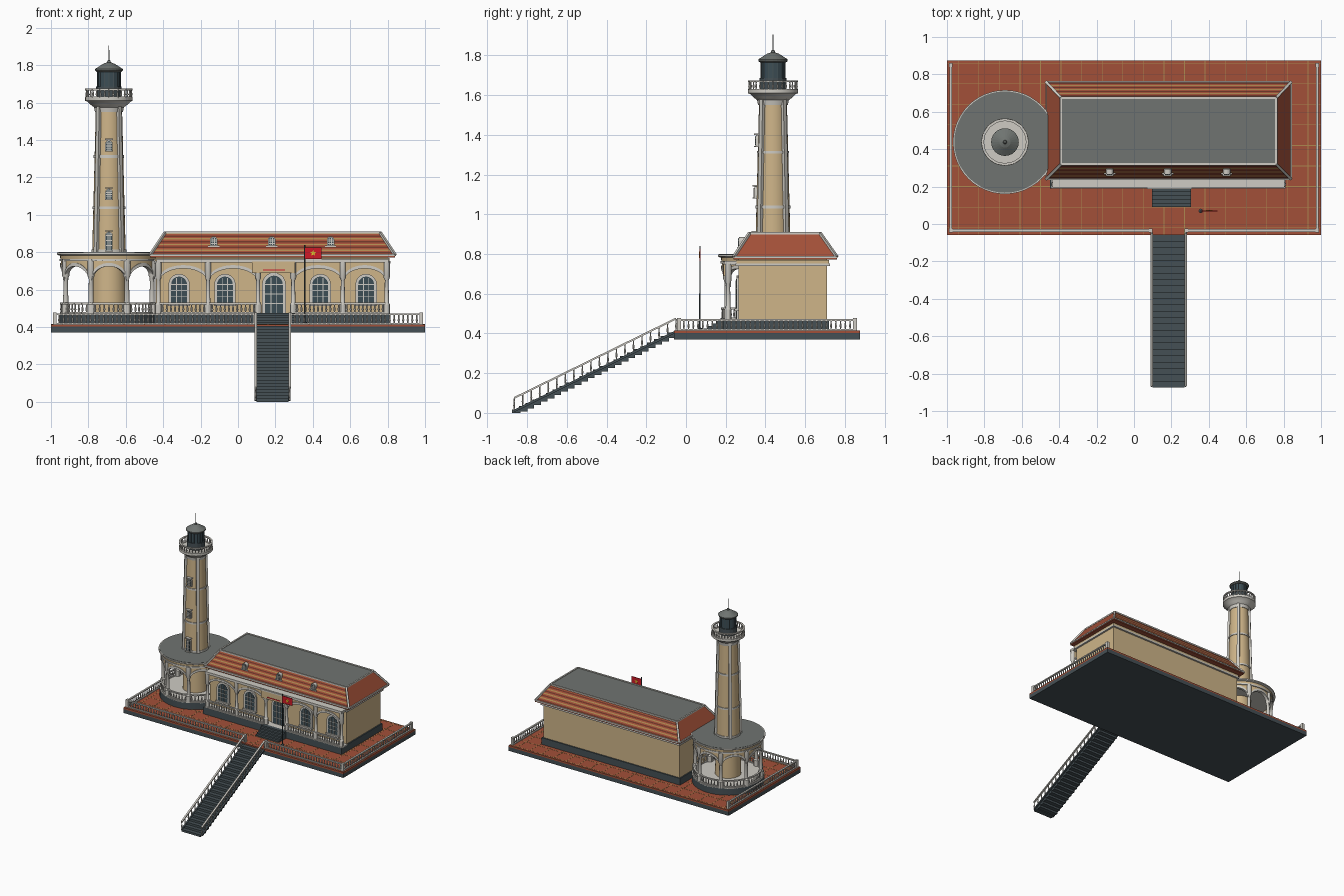
import bpy, bmesh, math
from mathutils import Vector as V

if "Cube" in bpy.data.objects:
    bpy.data.objects.remove(bpy.data.objects["Cube"])


def mat(name, *rgb):
    m = bpy.data.materials.new(name)
    m.use_nodes = True
    m.diffuse_color = (*rgb, 1)
    b = m.node_tree.nodes["Principled BSDF"]
    b.inputs["Base Color"].default_value = (*rgb, 1)
    b.inputs["Roughness"].default_value = 0.8
    return m


MATS = [mat("cream wall", .62, .46, .25), mat("white trim", .62, .60, .55),
        mat("roof grey", .16, .175, .165), mat("slate", .06, .08, .09),
        mat("window glass", .045, .075, .09), mat("terracotta", .36, .08, .04),
        mat("dark tile", .15, .035, .02), mat("ochre tile", .42, .25, .08),
        mat("flag red", .62, .01, .02), mat("star yellow", .9, .65, .03)]
TAN, WHITE, GREY, SLATE, GLASS, TERRA, DARK, OCHRE, RED, YELLOW = range(10)


def part(name, build, smooth=False):
    """Run build(bm) and turn the result into a named object."""
    bm = bmesh.new()
    build(bm)
    bmesh.ops.recalc_face_normals(bm, faces=bm.faces)
    me = bpy.data.meshes.new(name)
    used = sorted({f.material_index for f in bm.faces})
    for f in bm.faces:
        f.material_index = used.index(f.material_index)
    for i in used:
        me.materials.append(MATS[i])
    bm.to_mesh(me)
    bm.free()
    ob = bpy.data.objects.new(name, me)
    bpy.context.collection.objects.link(ob)
    if smooth:
        bpy.ops.object.select_all(action='DESELECT')
        ob.select_set(True)
        bpy.context.view_layer.objects.active = ob
        bpy.ops.object.shade_smooth_by_angle()


def loft(bm, loops, mi, caps=True):
    """Skin closed loops of points."""
    rings = [[bm.verts.new(p) for p in lp] for lp in loops]
    n = len(rings[0])
    fs = [bm.faces.new((a[i], a[(i + 1) % n], b[(i + 1) % n], b[i]))
          for a, b in zip(rings, rings[1:]) for i in range(n)]
    if caps:
        fs += [bm.faces.new(rings[0]), bm.faces.new(rings[-1])]
    for f in fs:
        f.material_index = mi


def rect(x0, x1, y0, y1, z):
    return [V((x0, y0, z)), V((x1, y0, z)), V((x1, y1, z)), V((x0, y1, z))]


def box(bm, x0, x1, y0, y1, z0, z1, mi):
    loft(bm, [rect(x0, x1, y0, y1, z0), rect(x0, x1, y0, y1, z1)], mi)


def lathe(bm, x, y, profile, n, mi):
    loft(bm, [[(x + r * math.cos(math.tau * i / n), y + r * math.sin(math.tau * i / n), z)
               for i in range(n)] for r, z in profile], mi)


def prism(bm, pts, y0, y1, mi):
    loft(bm, [[(x, y, z) for x, z in pts] for y in (y0, y1)], mi)


def bar(bm, p, q, w, h, mi):
    p, q = V(p), V(q)
    side = (q - p).cross(V((0, 0, 1))).normalized() * w / 2
    up = side.cross(q - p).normalized() * h / 2
    loft(bm, [[c - side - up, c + side - up, c + side + up, c - side + up] for c in (p, q)], mi)


def balustrade(bm, p, q, h, gap, base=True):
    p, q, up = V(p), V(q), V((0, 0, h))
    bar(bm, p + up * .93, q + up * .93, .014, .009, WHITE)
    if base:
        bar(bm, p + up * .06, q + up * .06, .014, .008, WHITE)
    n = max(2, round((q - p).length / gap))
    for i in range(n + 1):
        c = p.lerp(q, i / n)
        lathe(bm, c.x, c.y, [(r, c.z + t * h) for r, t in
              ((.005, 0), (.003, .15), (.006, .38), (.003, .7), (.005, .9))], 6, WHITE)


def column(bm, x, y, z0, z1, r):
    lathe(bm, x, y, [(r * 1.5, z0), (r * 1.5, z0 + .05), (r, z0 + .06), (r * .85, z1 - .1),
                     (r * 1.4, z1 - .085), (r * 1.4, z1)], 12, WHITE)


def arch_bay(bm, pos, spring, rise, top, n=14):
    """White arch band under a cream spandrel; pos(s, depth) gives plan position."""
    def low(s):
        return spring + rise * math.sqrt(max(0, 1 - (2 * s - 1) ** 2))
    for lo, hi, d, mi in ((0, .018, .012, WHITE), (.018, None, .007, TAN)):
        loops = []
        for i in range(n + 1):
            s = i / n
            z0, z1 = low(s) + lo, top if hi is None else low(s) + hi
            loops.append([(*pos(s, e), z) for e, z in ((-d, z0), (d, z0), (d, z1), (-d, z1))])
        loft(bm, loops, mi)


def window(bm, x, y, z0, z1, w, out):
    """Arched window on a wall facing the front."""
    def shape(g):
        r = w / 2 + g
        return [(x - r, z0 - g), (x + r, z0 - g)] + [
            (x + r * math.cos(a * math.pi / 10), z1 - w / 2 + r * math.sin(a * math.pi / 10))
            for a in range(11)]
    prism(bm, shape(w * .17), y - out, y + .01, WHITE)
    prism(bm, shape(0), y - out - .002, y, GLASS)
    for dx in (-w / 6, w / 6):
        box(bm, x + dx - .002, x + dx + .002, y - out - .005, y, z0, z1 - w * .1, WHITE)
    for k in (1, 2, 3):
        z = z0 + (z1 - w / 2 - z0) * k / 3
        box(bm, x - w / 2, x + w / 2, y - out - .005, y, z - .002, z + .002, WHITE)
    box(bm, x - w * .7, x + w * .7, y - out - .01, y, z0 - w * .2, z0 - w * .06, WHITE)


# Terrace with tiled floor
def terrace(bm):
    box(bm, -1, 1, -.06, .875, .37, .402, SLATE)
    box(bm, -1, 1, -.06, .875, .402, .415, TERRA)
    for i in range(18):
        x = -.94 + i * .11
        box(bm, x - .002, x + .002, -.06, .875, .41, .416, OCHRE)
    for i in range(9):
        y = -.02 + i * .11
        box(bm, -1, 1, y - .002, y + .002, .41, .416, OCHRE)
part("terrace", terrace)


def terrace_railing(bm):
    for x0, x1 in ((-.98, .09), (.28, .98)):
        balustrade(bm, (x0, -.035, .415), (x1, -.035, .415), .057, .024)
    for x in (-.98, .98):
        balustrade(bm, (x, -.035, .415), (x, .85, .415), .057, .024)
    for x, y in ((-.98, -.035), (.98, -.035), (-.98, .85), (.98, .85), (.09, -.035), (.28, -.035)):
        box(bm, x - .01, x + .01, y - .01, y + .01, .415, .477, WHITE)
part("terrace_railing", terrace_railing)


# Long staircase and the short entrance steps
def stairs(bm):
    n = 24
    for i in range(n):
        y, z = -.875 + .815 * i / n, .405 * (i + 1) / n
        box(bm, .1, .27, y, y + .042, max(0, z - .028), z, SLATE)
    for i in range(5):
        box(bm, .095, .305, .09 + i * .02, .2, .41, .426 + i * .012, SLATE)
part("stairs", stairs)


def stair_railing(bm):
    for x in (.094, .276):
        balustrade(bm, (x, -.865, .01), (x, -.05, .41), .07, .048, False)
        bar(bm, (x, -.865, .01), (x, -.05, .41), .012, .012, SLATE)
part("stair_railing", stair_railing)


# Main house
def house_walls(bm):
    box(bm, -.45, .81, .19, .72, .41, .47, SLATE)
    box(bm, -.44, .81, .19, .265, .465, .473, WHITE)
    box(bm, -.44, .80, .265, .71, .47, .78, TAN)
    box(bm, -.45, .815, .25, .725, .74, .752, WHITE)
    box(bm, -.445, .81, .255, .72, .752, .77, TAN)
part("house_walls", house_walls)


def house_roof(bm):
    low, top = rect(-.47, .84, .24, .76, .785), rect(-.39, .76, .32, .675, .905)
    rows = 16
    for k in range(rows):
        a, b = ([p.lerp(q, t / rows) for p, q in zip(low, top)] for t in (k, k + 1))
        for i in range(4):
            mi = (TERRA, DARK, TERRA, OCHRE)[k % 4] if i % 2 == 0 else TERRA
            j = (i + 1) % 4
            bm.faces.new([bm.verts.new(p) for p in (a[i], a[j], b[j], b[i])]).material_index = mi
    bmesh.ops.remove_doubles(bm, verts=bm.verts, dist=.0001)
    box(bm, -.47, .84, .24, .76, .772, .785, TERRA)
    box(bm, -.39, .76, .32, .675, .895, .906, GREY)
    for i in range(4):
        bar(bm, low[i], top[i], .014, .012, WHITE)
        bar(bm, top[i], top[(i + 1) % 4], .012, .012, WHITE)
        bar(bm, low[i], low[(i + 1) % 4], .008, .01, WHITE)
part("house_roof", house_roof)


def dormers(bm):
    for x in (-.13, .18, .495):
        window(bm, x, .285, .838, .88, .03, .018)
        box(bm, x - .03, x + .03, .265, .3, .828, .836, WHITE)
        box(bm, x - .016, x + .016, .28, .335, .838, .872, WHITE)
part("dormers", dormers)


def house_windows(bm):
    for x in (-.315, -.07, .44, .685):
        window(bm, x, .265, .53, .67, .085, .012)
    window(bm, .192, .265, .475, .675, .095, .012)
part("house_windows", house_windows)


# Arcade in front of the house
COLS = (-.425, -.16, .107, .295, .56, .795)


def arcade(bm):
    for x in COLS:
        column(bm, x, .212, .47, .75, .012)
    for a, b in zip(COLS, COLS[1:]):
        if b - a > .2:
            arch_bay(bm, lambda s, d: (a + (b - a) * s, .215 + d), .635, .078, .75)
            balustrade(bm, (a, .205, .472), (b, .205, .472), .058, .022)
    box(bm, -.435, .805, .195, .265, .745, .765, WHITE)
    box(bm, .075, .305, .19, .21, .69, .75, TAN)
    box(bm, .07, .31, .187, .212, .75, .762, WHITE)
    box(bm, .135, .25, .187, .19, .703, .709, RED)
part("arcade", arcade, True)

# Round pavilion
CX, CY = -.69, .438


def ring_pos(angle, r):
    return CX + r * math.sin(angle), CY - r * math.cos(angle)


def pavilion(bm):
    lathe(bm, CX, CY, [(.27, .41), (.27, .468)], 48, SLATE)
    lathe(bm, CX, CY, [(.27, .466), (.27, .473)], 48, WHITE)
    step = math.tau / 8
    for k in range(8):
        a0 = (k - .5) * step
        column(bm, *ring_pos(a0, .25), .47, .76, .014)
        arch_bay(bm, lambda s, d: ring_pos(a0 + s * step, .25 + d), .63, .095, .76)
        for j in range(4):
            p, q = (ring_pos(a0 + t * step / 4, .255) for t in (j, j + 1))
            balustrade(bm, (*p, .472), (*q, .472), .058, .024)
    lathe(bm, CX, CY, [(.265, .752), (.265, .765)], 48, WHITE)
    lathe(bm, CX, CY, [(.26, .765), (.262, .783)], 48, TAN)
    lathe(bm, CX, CY, [(.268, .783), (.278, .788), (.278, .798)], 48, WHITE)
    lathe(bm, CX, CY, [(.271, .79), (.271, .8)], 48, GREY)
part("pavilion", pavilion, True)


# Lighthouse tower
def tower_r(z):
    return .098 - .028 * (z - .47) / 1.1


def tower(bm):
    lathe(bm, CX, CY, [(tower_r(.47), .47), (tower_r(1.58), 1.58)], 32, TAN)
    for k in range(4):
        a = math.radians(45 + 90 * k)
        ends = [(*ring_pos(a, tower_r(z) + .004), z) for z in (.79, 1.58)]
        bar(bm, *ends, .022, .022, WHITE)
    for z in (.8, 1.03, 1.305):
        r = tower_r(z) + .005
        lathe(bm, CX, CY, [(r, z), (r, z + .014)], 32, WHITE)
    for z0, z1 in ((.81, .905), (1.085, 1.135), (1.345, 1.395)):
        y = CY - tower_r(z0) + .002
        window(bm, CX, y, z0, z1, .03, .012)
        box(bm, CX - .022, CX + .022, y - .022, y + .01, z1 + .005, z1 + .012, WHITE)
part("tower", tower, True)


def gallery(bm):
    lathe(bm, CX, CY, [(.075, 1.55), (.08, 1.575), (.1, 1.59), (.115, 1.605),
                       (.127, 1.61), (.127, 1.628)], 40, WHITE)
    n = 16
    for k in range(n):
        p, q = (ring_pos(math.tau * t / n, .12) for t in (k, k + 1))
        balustrade(bm, (*p, 1.625), (*q, 1.625), .048, .022)
part("gallery", gallery, True)


def lantern(bm):
    lathe(bm, CX, CY, [(.068, 1.625), (.068, 1.685)], 16, SLATE)
    lathe(bm, CX, CY, [(.062, 1.685), (.062, 1.775)], 16, GLASS)
    for k in range(16):
        x, y = ring_pos(math.tau * k / 16, .062)
        bar(bm, (x, y, 1.68), (x + .0001, y, 1.775), .004, .004, SLATE)
    lathe(bm, CX, CY, [(.066, 1.765), (.074, 1.772), (.074, 1.78), (.03, 1.808),
                       (.01, 1.815), (.008, 1.825), (.001, 1.83)], 24, GREY)
    lathe(bm, CX, CY, [(.002, 1.82), (.0015, 1.905)], 6, GREY)
part("lantern", lantern)


# Flag on its pole
def flag(bm):
    lathe(bm, .357, .07, [(.012, .415), (.012, .425), (.0035, .43), (.003, .84)], 8, SLATE)
    box(bm, .357, .447, .068, .072, .765, .825, RED)
    star = [(.402 + r * math.sin(k * math.pi / 5), .795 + r * math.cos(k * math.pi / 5))
            for k in range(10) for r in ((.018, .007)[k % 2],)]
    prism(bm, star, .066, .074, YELLOW)
part("flag", flag)
